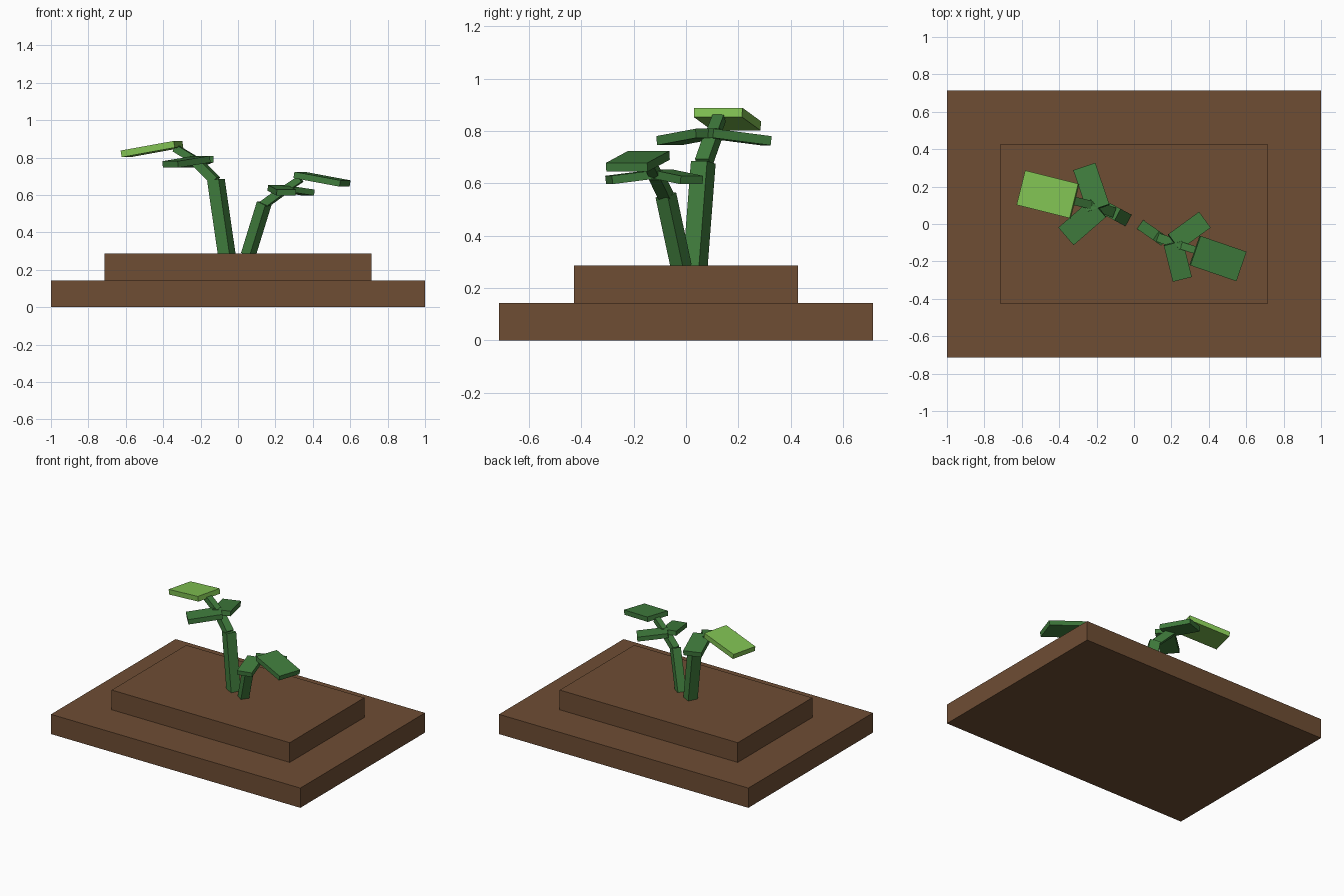
import bpy
import math
from mathutils import Vector

cube = bpy.data.objects.get("Cube")
if cube:
    bpy.data.objects.remove(cube, do_unlink=True)


def material(name, rgb):
    mat = bpy.data.materials.new(name)
    mat.use_nodes = True
    mat.diffuse_color = (*rgb, 1)
    mat.node_tree.nodes["Principled BSDF"].inputs["Base Color"].default_value = (*rgb, 1)
    return mat


soil = material("soil brown", (0.158, 0.075, 0.034))
green = material("leaf green", (0.052, 0.205, 0.047))
lime = material("young leaf green", (0.216, 0.53, 0.084))


def box(name, center, size, mat):
    bpy.ops.mesh.primitive_cube_add(size=1, location=center)
    obj = bpy.context.object
    obj.name = name
    obj.scale = size
    obj.data.materials.append(mat)
    return obj


def bar(name, start, end, width, thick, mat=green):
    """Box running from start to end, its flat side turned upward."""
    a, b = Vector(start), Vector(end)
    obj = box(name, (a + b) / 2, ((b - a).length, width, thick), mat)
    obj.rotation_euler = (b - a).to_track_quat('X', 'Z').to_euler()


def leaf(name, center, heading, length, width, thick, mat=green, droop=9):
    """Flat box pointing along a compass heading and drooping at its tip."""
    h, d = math.radians(heading), math.radians(droop)
    half = Vector((math.cos(h) * math.cos(d), math.sin(h) * math.cos(d),
                   -math.sin(d))) * length / 2
    c = Vector(center)
    bar(name, c - half, c + half, width, thick, mat)


# Stepped soil mound
box("lower_soil", (0, 0, 0.0715), (2, 1.428, 0.143), soil)
box("upper_soil", (0, 0, 0.2145), (1.428, 0.854, 0.143), soil)

# Tall sprout
bar("tall_stem", (-0.06, 0.035, 0.28), (-0.118, 0.066, 0.68), 0.07, 0.07)
bar("tall_middle_branch", (-0.12, 0.066, 0.675), (-0.23, 0.105, 0.785), 0.055, 0.05)
bar("tall_upper_branch", (-0.22, 0.1, 0.78), (-0.335, 0.127, 0.85), 0.045, 0.04)
leaf("tall_back_leaf", (-0.228, 0.195, 0.777), 108.5, 0.235, 0.125, 0.035, droop=7)
leaf("tall_front_leaf", (-0.276, 0.01, 0.777), 221, 0.23, 0.125, 0.035, droop=7)
leaf("tall_tip_leaf", (-0.46, 0.158, 0.845), 166, 0.297, 0.19, 0.036, lime, 10)

# Short sprout
bar("short_stem", (0.055, -0.018, 0.28), (0.14, -0.077, 0.555), 0.058, 0.058)
bar("short_middle_branch", (0.138, -0.075, 0.548), (0.25, -0.115, 0.63), 0.048, 0.042)
bar("short_upper_branch", (0.235, -0.11, 0.618), (0.335, -0.142, 0.685), 0.04, 0.036)
leaf("short_back_leaf", (0.295, -0.038, 0.625), 36, 0.205, 0.105, 0.032, droop=7)
leaf("short_front_leaf", (0.234, -0.198, 0.625), -76, 0.2, 0.105, 0.032, droop=7)
leaf("short_tip_leaf", (0.449, -0.184, 0.684), -19, 0.264, 0.167, 0.034, droop=10)
